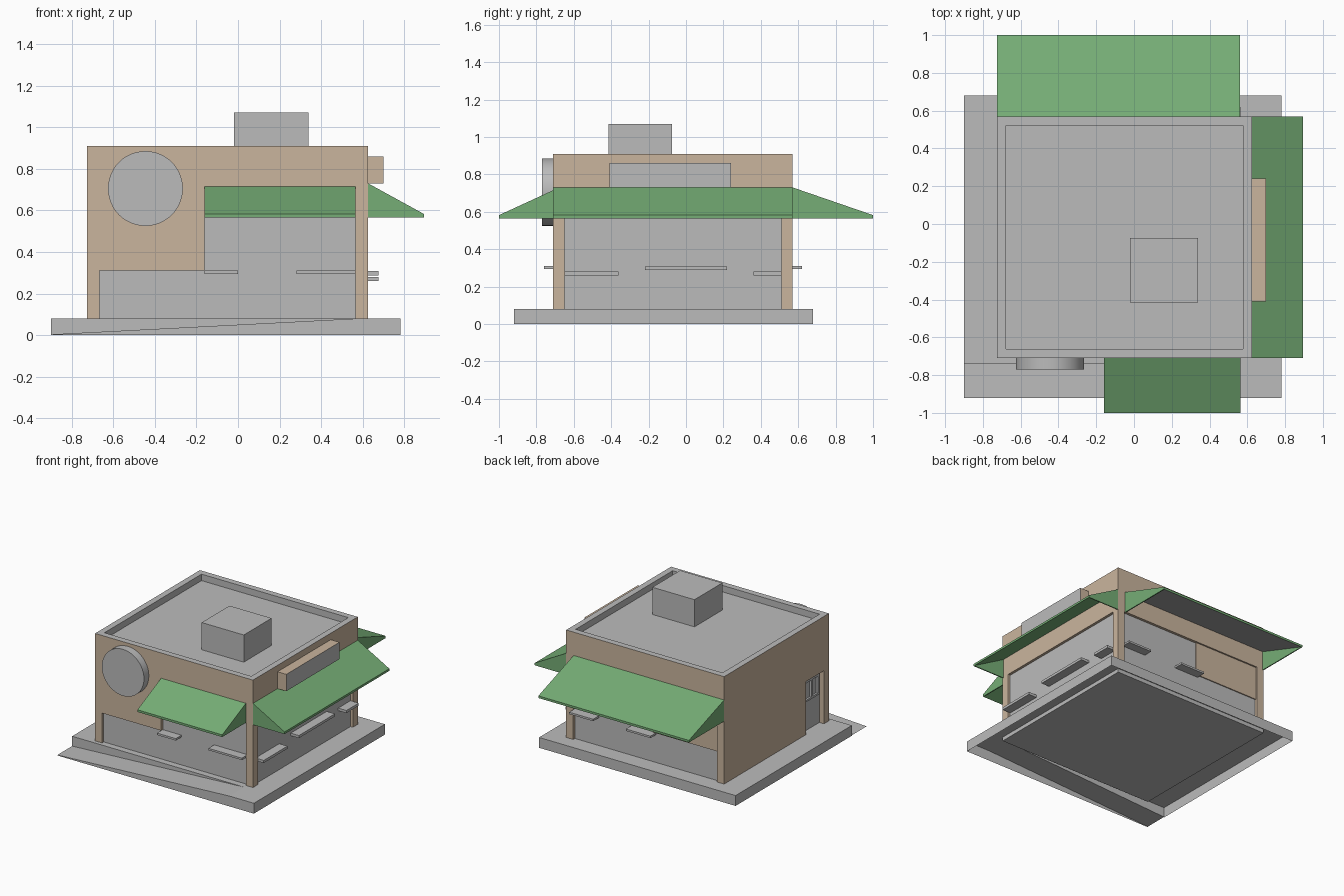
import bpy, bmesh, math
from mathutils import Vector

old = bpy.data.objects.get("Cube")
if old:
    bpy.data.objects.remove(old, do_unlink=True)


def material(name, rgb):
    m = bpy.data.materials.new(name)
    m.use_nodes = True
    m.diffuse_color = (*rgb, 1)
    m.node_tree.nodes["Principled BSDF"].inputs["Base Color"].default_value = (*rgb, 1)
    return m


GREY = material("concrete grey", (0.5, 0.5, 0.5))
TAN = material("wall tan", (0.59, 0.46, 0.34))
GREEN = material("awning green", (0.18, 0.42, 0.18))


def finish(name, bm, mats, rule=None, fix=True):
    if fix:
        bmesh.ops.recalc_face_normals(bm, faces=bm.faces)
    bm.normal_update()
    if rule:
        for f in bm.faces:
            f.material_index = rule(f)
    me = bpy.data.meshes.new(name)
    bm.to_mesh(me)
    bm.free()
    for m in mats:
        me.materials.append(m)
    ob = bpy.data.objects.new(name, me)
    bpy.context.collection.objects.link(ob)
    return ob


def box_mesh(x, y, z):
    bm = bmesh.new()
    bmesh.ops.create_cube(bm, size=1)
    for v in bm.verts:
        v.co = [r[0] if c < 0 else r[1] for c, r in zip(v.co, (x, y, z))]
    return bm


def box(name, x, y, z, mat):
    return finish(name, box_mesh(x, y, z), [mat])


def prism(name, points, sweep, mats, rule=None):
    bm = bmesh.new()
    face = bm.faces.new([bm.verts.new(p) for p in points])
    ext = bmesh.ops.extrude_face_region(bm, geom=[face], use_keep_orig=True)
    new = [g for g in ext["geom"] if isinstance(g, bmesh.types.BMVert)]
    bmesh.ops.translate(bm, verts=new, vec=sweep)
    return finish(name, bm, mats, rule)


# Main dimensions
L, R, F, B = -0.725, 0.625, -0.71, 0.57
GROUND, LINTEL, TOP = 0.08, 0.57, 0.91
POST, SILL = 0.06, 0.31

# Base: open underneath, with a ramp rising along the front
bm = bmesh.new()
xl, xr, yf, ym, yb, xt, h = -0.9, 0.78, -0.92, -0.74, 0.68, 0.57, GROUND
loops = [
    [(xl, ym, h), (xt, ym, h), (xr, ym, h), (xr, yb, h), (xl, yb, h)],
    [(xl, yf, 0.004), (xt, yf, h), (xt, ym, h), (xl, ym, 0.004)],
    [(xt, yf, h), (xr, yf, h), (xr, ym, h), (xt, ym, h)],
    [(xl, ym, 0.004), (xt, ym, h), (xl, ym, h)],
    [(xl, yf, 0), (xr, yf, 0), (xr, yf, h), (xt, yf, h), (xl, yf, 0.004)],
    [(xr, yf, 0), (xr, yb, 0), (xr, yb, h), (xr, ym, h), (xr, yf, h)],
    [(xr, yb, 0), (xl, yb, 0), (xl, yb, h), (xr, yb, h)],
    [(xl, yb, 0), (xl, ym, 0), (xl, ym, h), (xl, yb, h)],
]
for loop in loops:
    bm.faces.new([bm.verts.new(p) for p in loop])
bmesh.ops.remove_doubles(bm, verts=bm.verts, dist=0.0005)
finish("base_with_ramp", bm, [GREY], fix=False)

# Recessed glazed core, whose top is the roof floor
box("floor_slab", (L, R), (F, B), (0.05, GROUND), GREY)
box("glazed_core", (L + 0.04, R - 0.02), (F + 0.02, B - 0.02), (0.07, 0.85), GREY)

# Upper wall with sunken roof
bm = box_mesh((L, R), (F, B), (LINTEL, TOP))
bm.normal_update()
roof = [f for f in bm.faces if f.normal.z > 0.9]
bmesh.ops.inset_region(bm, faces=roof, thickness=0.067)
ext = bmesh.ops.extrude_face_region(bm, geom=roof)
low = [g for g in ext["geom"] if isinstance(g, bmesh.types.BMVert)]
bmesh.ops.translate(bm, verts=low, vec=(0, 0, -0.05))
bmesh.ops.delete(bm, geom=[f for f in roof if f.is_valid], context="FACES")


def roof_rule(f):
    c = f.calc_center_median()
    inside = L + 0.01 < c.x < R - 0.01 and F + 0.01 < c.y < B - 0.01
    return 1 if inside and c.z > 0.7 else 0


finish("upper_wall", bm, [TAN, GREY], roof_rule)

# Corner posts
for side, x in (("left", R), ("right", L)):
    for end, y in (("front", F), ("back", B)):
        dx = POST if x < 0 else -POST
        dy = POST if y < 0 else -POST
        box(f"{end}_{side}_post", sorted((x, x + dx)), sorted((y, y + dy)),
            (GROUND, LINTEL), TAN)

# Solid wall panels
box("front_wall_panel", (L + POST, -0.16), (F, F + 0.03), (SILL, LINTEL), TAN)
box("back_wall_panel", (L + POST, -0.11), (B - 0.03, B - 0.012), (SILL, LINTEL), TAN)
box("side_wall", (L, L + 0.05), (-0.43, B - POST), (GROUND, LINTEL), TAN)
box("side_opening_header", (L, L + 0.05), (F + POST, -0.43), (0.49, LINTEL), TAN)

# Service window in the side opening
wx = (L + 0.025, L + 0.041)
for y in (-0.63, -0.55, -0.46):
    box("service_window_bar", wx, (y, y + 0.02), (0.31, 0.47), GREY)
for z in (0.31, 0.455):
    box("service_window_rail", wx, (-0.63, -0.44), (z, z + 0.015), GREY)

# Counter shelves
for x0, x1 in ((-0.16, 0.0), (0.28, 0.565)):
    box("front_shelf", (x0, x1), (F - 0.05, F + 0.025), (0.295, SILL), GREY)
for x0, x1 in ((-0.13, 0.08), (0.36, 0.565)):
    box("back_shelf", (x0, x1), (B - 0.025, B + 0.05), (0.295, SILL), GREY)
for y0, y1, z in ((-0.65, -0.36, 0.26), (-0.22, 0.22, 0.288), (0.36, 0.51, 0.26)):
    box("side_shelf", (R - 0.025, R + 0.05), (y0, y1), (z, z + 0.02), GREY)


# Awnings: sloping sheet with triangular ends, open below
def awning(name, start, out, along, depth, length, top, under):
    start, out, along = Vector(start), Vector(out), Vector(along)

    def section(pts, shift):
        return [start + out * d + along * shift + Vector((0, 0, z)) for d, z in pts]

    sheet = [(0, top), (depth, 0.582), (depth, 0.565), (0, top - 0.015)]
    prism(name + "_sheet", section(sheet, 0), along * length, [GREEN, under],
          lambda f: 1 if f.normal.z < -0.5 else 0)
    end = [(0, 0.565), (0, top - 0.001), (depth - 0.001, 0.58), (depth - 0.001, 0.565)]
    for shift in (0, length - 0.008):
        prism(name + "_end", section(end, shift), along * 0.008, [GREEN])


awning("front_awning", (-0.16, F, 0), (0, -1, 0), (1, 0, 0), 0.29, 0.725, 0.715, GREEN)
awning("back_awning", (L, B, 0), (0, 1, 0), (1, 0, 0), 0.43, 1.287, 0.73, GREY)
awning("side_awning", (R, F, 0), (1, 0, 0), (0, 1, 0), 0.27, 1.28, 0.73, GREEN)

# Round sign on the front
bm = bmesh.new()
bmesh.ops.create_cone(bm, cap_ends=True, segments=48, radius1=0.18, radius2=0.18, depth=0.06)
disc = finish("round_sign", bm, [GREY])
disc.rotation_euler.x = math.pi / 2
disc.location = (-0.445, F - 0.03, 0.705)
bpy.ops.object.select_all(action="DESELECT")
disc.select_set(True)
bpy.context.view_layer.objects.active = disc
bpy.ops.object.shade_smooth_by_angle()

# Box sign on the side, with a grey outer face
finish("side_sign", box_mesh((R, 0.70), (-0.41, 0.24), (0.73, 0.86)), [TAN, GREY],
       lambda f: 1 if f.normal.x > 0.9 else 0)

# Rooftop unit
box("rooftop_unit", (-0.02, 0.34), (-0.415, -0.075), (0.84, 1.07), GREY)
